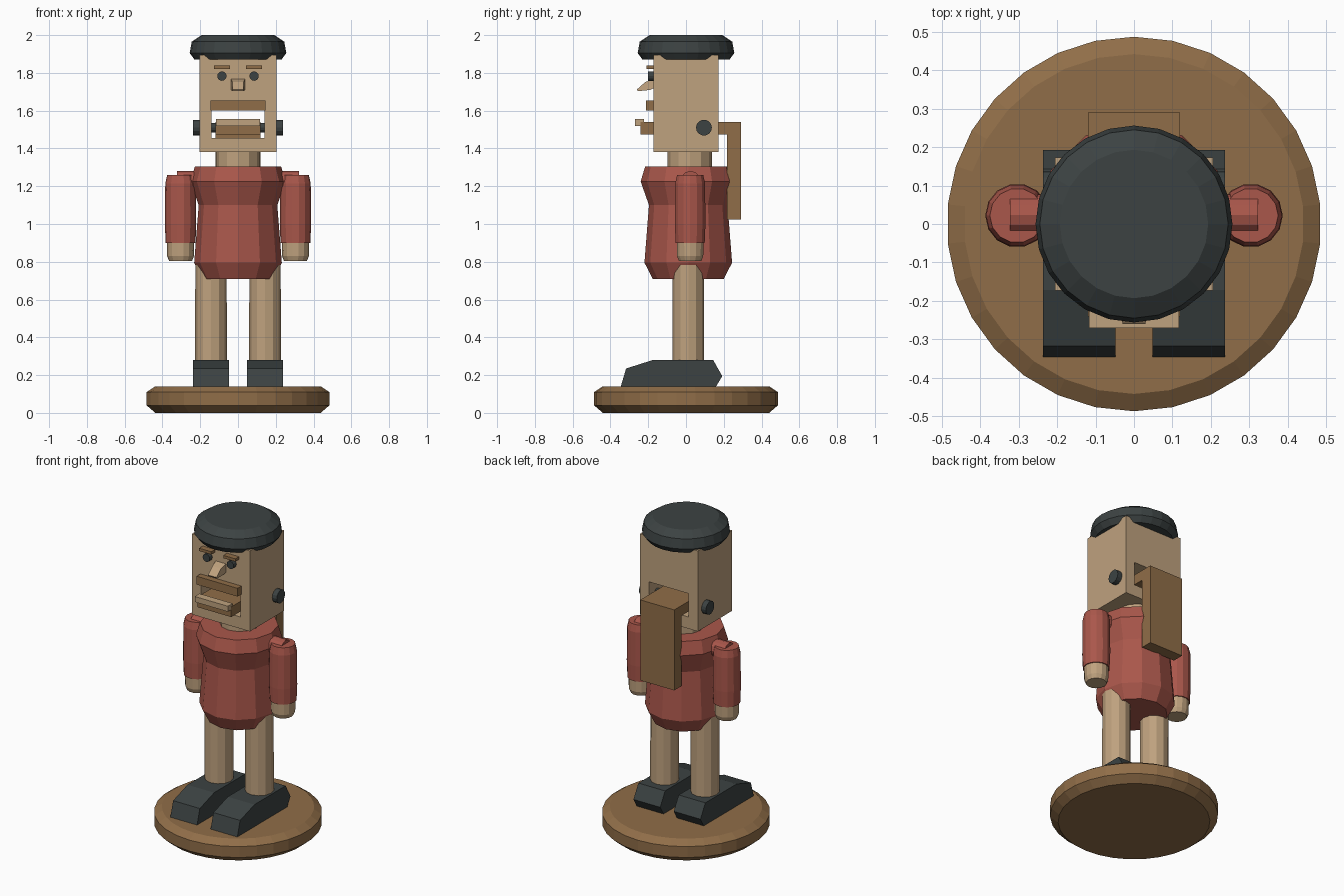
import bpy, bmesh
from math import sin, cos, tau, pi

if "Cube" in bpy.data.objects:
    bpy.data.objects.remove(bpy.data.objects["Cube"])


def material(name, rgb):
    m = bpy.data.materials.new(name)
    m.diffuse_color = (*rgb, 1)
    m.use_nodes = True
    m.node_tree.nodes["Principled BSDF"].inputs["Base Color"].default_value = m.diffuse_color
    return m


TAN = material("light_wood", (0.52, 0.36, 0.21))
BROWN = material("dark_wood", (0.28, 0.155, 0.065))
RED = material("red_paint", (0.40, 0.095, 0.07))
DARK = material("dark_paint", (0.045, 0.055, 0.055))


def finish(name, bm, mat):
    bmesh.ops.recalc_face_normals(bm, faces=bm.faces)
    me = bpy.data.meshes.new(name)
    bm.to_mesh(me)
    bm.free()
    ob = bpy.data.objects.new(name, me)
    bpy.context.collection.objects.link(ob)
    if mat:
        me.materials.append(mat)
    return ob


def box(name, x, y, z, mat):
    """Box from (min, max) pairs."""
    bm = bmesh.new()
    bmesh.ops.create_cube(bm, size=1)
    for v in bm.verts:
        v.co = [r[0] if c < 0 else r[1] for c, r in zip(v.co, (x, y, z))]
    return finish(name, bm, mat)


def lathe(name, profile, mat, sides=12, at=(0, 0), axis="Z", phase=0):
    """Stack rings of (radius, position) along an axis and cap the ends."""
    bm = bmesh.new()
    rings = []
    for r, h in profile:
        ring = []
        for i in range(sides):
            a = tau * i / sides + phase
            u, v = at[0] + r * cos(a), at[1] + r * sin(a)
            ring.append(bm.verts.new({"Z": (u, v, h), "X": (h, u, v), "Y": (u, h, v)}[axis]))
        rings.append(ring)
    for a, b in zip(rings, rings[1:]):
        for i in range(sides):
            j = (i + 1) % sides
            bm.faces.new((a[i], a[j], b[j], b[i]))
    bm.faces.new(rings[0])
    bm.faces.new(rings[-1])
    return finish(name, bm, mat)


def prism(name, profile, x0, x1, mat):
    """Extrude a (y, z) side profile along x."""
    bm = bmesh.new()
    f = bm.faces.new([bm.verts.new((x0, y, z)) for y, z in profile])
    ext = bmesh.ops.extrude_face_region(bm, geom=[f])["geom"]
    for v in ext:
        if isinstance(v, bmesh.types.BMVert):
            v.co.x = x1
    return finish(name, bm, mat)


# Base
lathe("base", [(0.44, 0), (0.487, 0.04), (0.487, 0.11), (0.442, 0.14)], BROWN, 30, phase=pi / 2)

# Torso and neck
lathe("torso", [(0.188, 0.71), (0.232, 0.795), (0.208, 1.1), (0.252, 1.225), (0.228, 1.305)],
      RED, 12, (0, 0.012))
lathe("neck", [(0.117, 1.28), (0.117, 1.40)], TAN, 12, (0, 0.02))

# Head with a mouth slot running right through
head = box("head", (-0.205, 0.205), (-0.173, 0.173), (1.38, 1.895), TAN)
cutter = box("mouth_cutter", (-0.14, 0.14), (-0.4, 0.4), (1.455, 1.605), None)
cutter.hide_render = True
cutter.hide_set(True)
slot = head.modifiers.new("mouth_slot", "BOOLEAN")
slot.object = cutter
slot.operation = "DIFFERENCE"
slot.solver = "EXACT"

# Hat
lathe("hat", [(0.23, 1.87), (0.256, 1.905), (0.245, 1.965), (0.193, 2.0)], DARK, 24)

# Jaw lever: arm through the mouth, handle hanging behind, lip in front
prism("jaw_lever", [(-0.24, 1.475), (0.217, 1.475), (0.217, 1.025), (0.29, 1.025),
                    (0.29, 1.54), (-0.24, 1.54)], -0.12, 0.12, BROWN)
box("lower_lip", (-0.117, 0.117), (-0.27, -0.222), (1.52, 1.555), TAN)
lathe("jaw_axle", [(0.026, -0.22), (0.026, 0.22)], DARK, 12, (0.095, 1.51), "X")

# Moustache
box("moustache", (-0.145, 0.145), (-0.212, -0.16), (1.602, 1.655), BROWN)

# Nose, narrower towards the tip
nose = prism("nose", [(-0.16, 1.772), (-0.215, 1.752), (-0.26, 1.712), (-0.255, 1.703),
                      (-0.19, 1.71), (-0.16, 1.725)], -0.038, 0.038, TAN)
for v in nose.data.vertices:
    if v.co.y < -0.2:
        v.co.x *= 0.8

# Paired parts
for s, side in ((-1, "left"), (1, "right")):
    lathe(f"{side}_eye", [(0.025, -0.2), (0.025, -0.16)], DARK, 12, (s * 0.085, 1.783), "Y")
    box(f"{side}_eyebrow", sorted((s * 0.043, s * 0.128)), (-0.21, -0.16), (1.82, 1.838), BROWN)
    lathe(f"{side}_jaw_peg", [(0.042, s * 0.19), (0.042, s * 0.237)], DARK, 14, (0.095, 1.51), "X")
    # Arm: shoulder peg, sleeve and hand
    lathe(f"{side}_shoulder", [(0.053, s * 0.15), (0.053, s * 0.322)], RED, 12, (0.024, 1.228), "X")
    lathe(f"{side}_sleeve", [(0.079, 0.9), (0.083, 1.0), (0.081, 1.215), (0.071, 1.26)],
          RED, 14, (s * 0.304, 0.022))
    lathe(f"{side}_hand", [(0.06, 0.803), (0.071, 0.83), (0.073, 0.93)], TAN, 14, (s * 0.304, 0.022))
    # Leg and shoe
    lathe(f"{side}_leg", [(0.084, 0.25), (0.083, 0.85)], TAN, 12, (s * 0.143, 0.012))
    prism(f"{side}_shoe", [(-0.346, 0.138), (-0.317, 0.235), (-0.172, 0.281), (0.143, 0.281),
                           (0.192, 0.195), (0.158, 0.138)], s * 0.048, s * 0.237, DARK)
